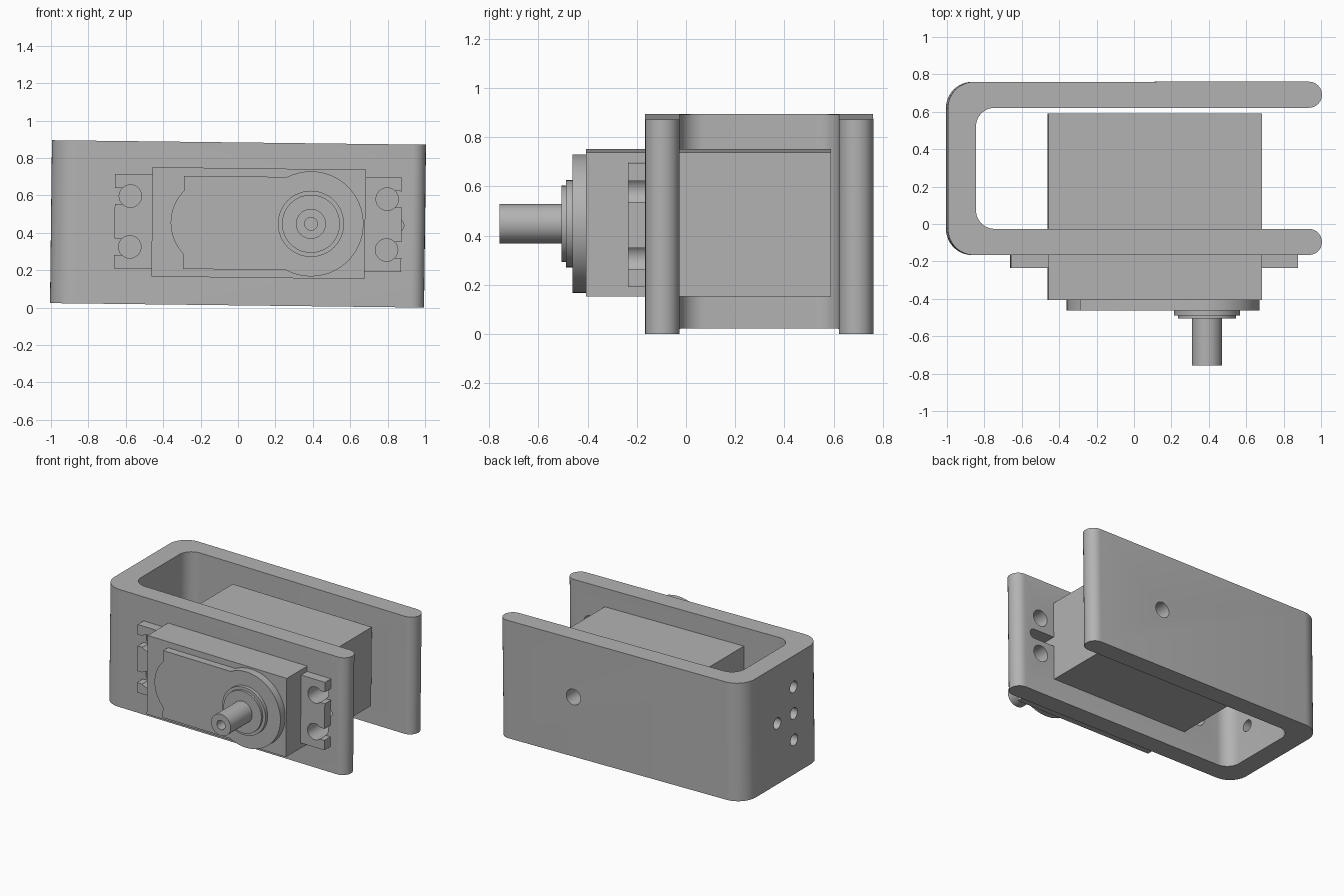
import bpy
import bmesh
from math import pi, cos, sin, radians, sqrt, acos
from mathutils import Matrix, Vector

cube = bpy.data.objects.get("Cube")
if cube:
    bpy.data.objects.remove(cube, do_unlink=True)

grey = bpy.data.materials.new("plain grey")
grey.use_nodes = True
colour = (0.45, 0.45, 0.45, 1)
grey.diffuse_color = colour
grey.node_tree.nodes["Principled BSDF"].inputs["Base Color"].default_value = colour

AXIS_X, AXIS_Z = 0.39, 0.458      # shaft position
parts = []


def arc(cx, cy, r, start, end, n=12):
    return [(cx + r * cos(radians(start + (end - start) * i / n)),
             cy + r * sin(radians(start + (end - start) * i / n))) for i in range(n + 1)]


def circle(cx, cy, r, n=40):
    return arc(cx, cy, r, 0, 360, n)[:-1]


def rect(x0, x1, y0, y1):
    return [(x0, y0), (x1, y0), (x1, y1), (x0, y1)]


def prism(name, outline, axis, lo, hi, part=True):
    """Extrude a flat outline along one axis."""
    place = {"x": lambda a, b, d: (d, a, b),
             "y": lambda a, b, d: (a, d, b),
             "z": lambda a, b, d: (a, b, d)}[axis]
    bm = bmesh.new()
    face = bm.faces.new([bm.verts.new(place(a, b, lo)) for a, b in outline])
    new = bmesh.ops.extrude_face_region(bm, geom=[face])["geom"]
    move = Vector(place(0, 0, hi - lo))
    bmesh.ops.translate(bm, vec=move, verts=[v for v in new if isinstance(v, bmesh.types.BMVert)])
    bmesh.ops.recalc_face_normals(bm, faces=bm.faces)
    mesh = bpy.data.meshes.new(name)
    bm.to_mesh(mesh)
    bm.free()
    mesh.materials.append(grey)
    obj = bpy.data.objects.new(name, mesh)
    bpy.context.collection.objects.link(obj)
    if part:
        parts.append(obj)
    else:
        obj.hide_render = True
    return obj


def cut(obj, cutters):
    bpy.context.view_layer.objects.active = obj
    for c in cutters:
        mod = obj.modifiers.new("cut", "BOOLEAN")
        mod.operation = "DIFFERENCE"
        mod.solver = "EXACT"
        mod.object = c
        bpy.ops.object.modifier_apply(modifier=mod.name)


# Cutters: shaft bore, rear pivot hole, screw holes with open slots, cable slot
bore = prism("bore_cutter", circle(AXIS_X, AXIS_Z, 0.034), "y", -1, 0.61, False)
pivot = prism("pivot_cutter", circle(AXIS_X, AXIS_Z, 0.058), "y", 0.605, 1, False)
screws, slots = [], []
for x, side in ((-0.577, -1), (0.796, 1)):
    for z in (0.323, 0.595):
        screws.append(prism("screw_cutter", circle(x, z, 0.06), "y", -0.5, 0.2, False))
        x0, x1 = sorted((x, x + side * 0.2))
        slots.append(prism("slot_cutter", rect(x0, x1, z - 0.043, z + 0.043), "y", -0.5, 0.2, False))
cable = prism("cable_cutter", [(0.6, 0.42)] + arc(0.852, 0.455, 0.035, -90, 90) + [(0.6, 0.49)],
              "y", -0.5, 0.2, False)
wall_holes = [prism("wall_cutter", circle(y, z, 0.042, 24), "x", -1.2, -0.7, False)
              for y, z in ((0.166, 0.27), (0.166, 0.465), (0.166, 0.66), (0.36, 0.465))]

# U-shaped bracket with rounded corners and rounded free ends
outline = (arc(-0.86, -0.026, 0.14, 180, 270)
           + arc(0.93, -0.096, 0.07, -90, 90)
           + arc(-0.75, 0.074, 0.1, 270, 180)
           + arc(-0.75, 0.521, 0.1, 180, 90)
           + arc(0.93, 0.691, 0.07, -90, 90)
           + arc(-0.86, 0.62, 0.14, 90, 180))
bracket = prism("bracket", outline, "z", 0.0175, 0.8885)
cut(bracket, screws + wall_holes + [pivot, cable])

# Motor body
body = prism("motor_body", rect(-0.46, 0.68, 0.166, 0.751), "y", -0.406, 0.59)
cut(body, [bore])

# Mounting tabs with open-ended screw slots
for name, x0, x1, keep in (("right_tab", -0.66, -0.455, slice(0, 2)),
                           ("left_tab", 0.675, 0.875, slice(2, 4))):
    tab = prism(name, rect(x0, x1, 0.207, 0.711), "y", -0.236, -0.165)
    cut(tab, screws[keep] + slots[keep])

# Gear cover: round at the shaft, straight along the sides, bulged at the other end
R, half = 0.281, 0.249
lean = 180 - acos(sqrt(R * R - half * half) / R) * 180 / pi
cover_outline = (arc(AXIS_X, AXIS_Z, R, -lean, lean, 40)
                 + [(-0.292, AXIS_Z + half)]
                 + arc(-0.12, AXIS_Z, 0.24, 135, 225, 16)
                 + [(-0.292, AXIS_Z - half)])
cover = prism("gear_cover", cover_outline, "y", -0.462, -0.40)
cut(cover, [bore])

# Stepped collar and hollow output shaft
for name, r, front in (("collar_outer", 0.177, -0.488),
                       ("collar_inner", 0.155, -0.505),
                       ("output_shaft", 0.08, -0.757)):
    ring = prism(name, circle(AXIS_X, AXIS_Z, r, 48), "y", front, -0.45)
    cut(ring, [bore])

# Remove the cutters
for c in [bore, pivot, cable] + screws + slots + wall_holes:
    bpy.data.objects.remove(c, do_unlink=True)

# Slight lean of the whole assembly, then smooth the round surfaces
mid = Vector((0, 0, 0.453))
lean_matrix = (Matrix.Translation(mid - Vector((0, 0, 0.0055)))
               @ Matrix.Rotation(0.012, 4, "Y") @ Matrix.Translation(-mid))
bpy.ops.object.select_all(action="DESELECT")
for obj in parts:
    obj.data.transform(lean_matrix)
    obj.select_set(True)
bpy.context.view_layer.objects.active = bracket
bpy.ops.object.shade_smooth_by_angle(angle=radians(30))
